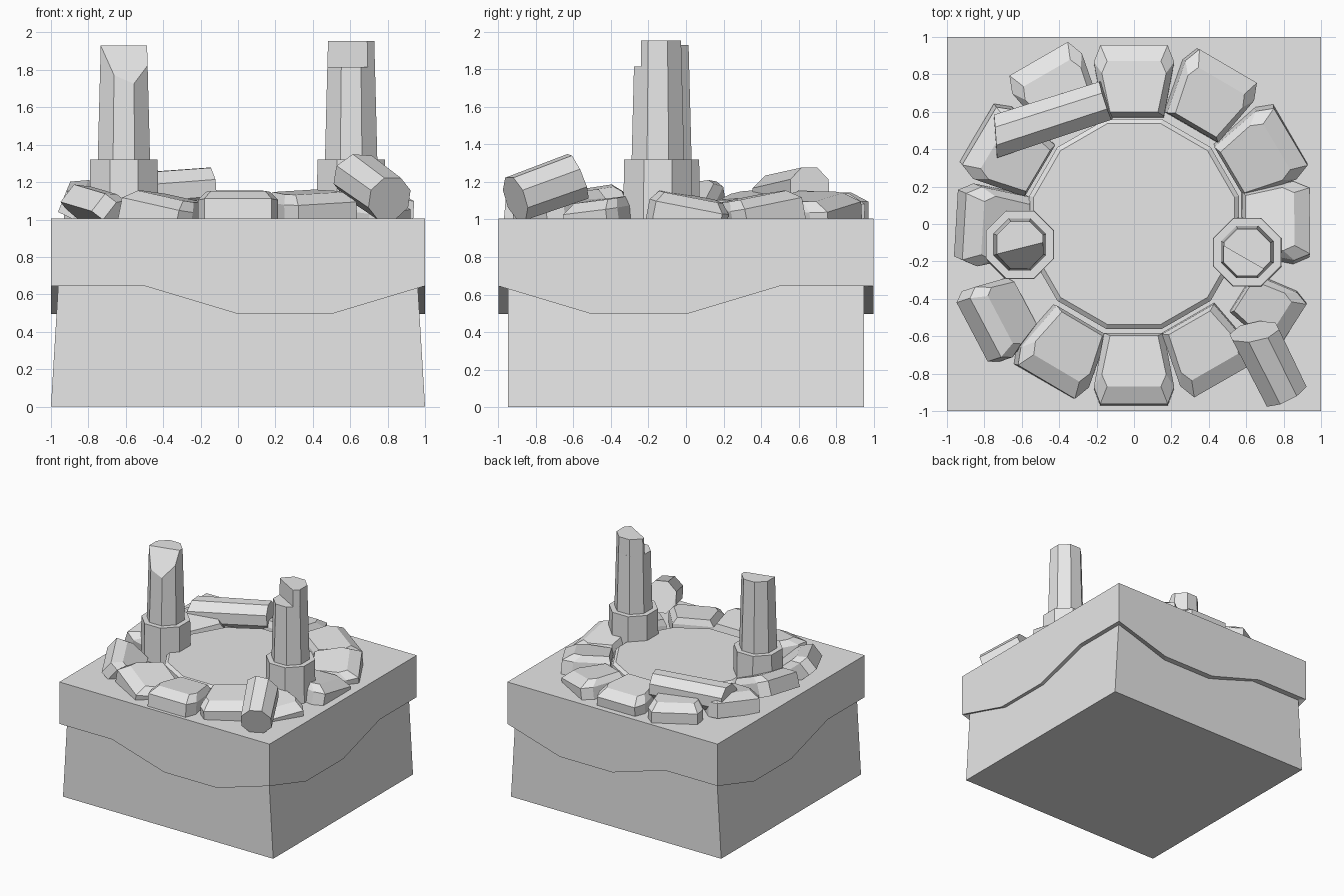
import bpy
import bmesh
from math import radians, sin, cos, pi
from mathutils import Matrix, Vector

if "Cube" in bpy.data.objects:
    bpy.data.objects.remove(bpy.data.objects["Cube"], do_unlink=True)

stone = bpy.data.materials.new("pale_grey_stone")
stone.use_nodes = True
GREY = (0.8, 0.8, 0.8, 1)
stone.diffuse_color = GREY
stone.node_tree.nodes["Principled BSDF"].inputs["Base Color"].default_value = GREY

TOP = 1.005


def finish(name, bm, matrix=Matrix()):
    bmesh.ops.recalc_face_normals(bm, faces=bm.faces)
    mesh = bpy.data.meshes.new(name)
    bm.to_mesh(mesh)
    bm.free()
    mesh.materials.append(stone)
    obj = bpy.data.objects.new(name, mesh)
    obj.matrix_world = matrix
    bpy.context.collection.objects.link(obj)
    return obj


def loft(rings):
    """Closed solid through rings of equal point count."""
    bm = bmesh.new()
    loops = [[bm.verts.new(p) for p in ring] for ring in rings]
    n = len(loops[0])
    for a, b in zip(loops, loops[1:]):
        for i in range(n):
            j = (i + 1) % n
            bm.faces.new((a[i], a[j], b[j], b[i]))
    bm.faces.new(loops[0])
    bm.faces.new(loops[-1])
    return bm


def polygon(n, r, z, turn=0.5):
    return [(r * cos(2 * pi * (i + turn) / n), r * sin(2 * pi * (i + turn) / n), z)
            for i in range(n)]


def slice_off(bm, point, normal):
    """Remove the side the normal points to and cap the cut."""
    cut = bmesh.ops.bisect_plane(bm, geom=bm.verts[:] + bm.edges[:] + bm.faces[:],
                                 plane_co=point, plane_no=normal, clear_outer=True)
    edges = [e for e in cut["geom_cut"] if isinstance(e, bmesh.types.BMEdge)]
    bmesh.ops.contextual_create(bm, geom=edges)


def rect(x, y, z):
    return [(-x, -y, z), (x, -y, z), (x, y, z), (-x, y, z)]


# Tapered soil block
finish("lower_block", loft([rect(1, 0.95, 0), rect(0.955, 0.95, 0.75)]))

# Overhanging cap with a wavy lower edge
H, L = 0.645, 0.495
steps = (-1, -0.5, 0, 0.5)
front, right = (H, H, L, L), (H, L, L, H)
back, left = (H, H, L, L), (H, H, L, L)
lip = [(s, -1, z) for s, z in zip(steps, front)]
lip += [(1, s, z) for s, z in zip(steps, right)]
lip += [(-s, 1, z) for s, z in zip(steps, (H, L, L, H))]
lip += [(-1, -s, z) for s, z in zip(steps, (H, L, L, H))]
bm = loft([[(x * 0.93, y * 0.93, z) for x, y, z in lip], lip,
           [(x, y, TOP) for x, y, z in lip]])
finish("upper_cap", bm)

# Paved disc
finish("centre_disc", loft([polygon(12, 0.58, 1.0), polygon(12, 0.58, 1.085),
                            polygon(12, 0.555, 1.105)]))

# Ring stones: angle, radius, lift, roll, pitch, length scale, width scale
OUTLINE = [(-0.19, -0.16), (0.1, -0.215), (0.19, -0.18),
           (0.19, 0.18), (0.1, 0.215), (-0.19, 0.16)]
STONES = [
    ("back", 90, 0.76, 0, 0, -4, 1, 1),
    ("back_left", 60, 0.79, -0.02, 9, -2, 1, 1),
    ("left_back", 30, 0.775, -0.02, 10, 4, 1, 1),
    ("left", 0, 0.755, -0.02, -11, -3, 0.95, 1),
    ("left_front", -32, 0.84, -0.04, 6, -5, 0.85, 0.75),
    ("front_left", -60, 0.77, 0, 3, -3, 1, 1),
    ("front", -90, 0.78, 0, 0, 5, 1, 1),
    ("front_right", -120, 0.78, -0.02, -11, 3, 1, 1),
    ("right_front", -146, 0.91, 0, -10, 38, 0.75, 1),
    ("right", 180, 0.77, 0.02, -9, 22, 0.97, 1),
    ("right_back", 150, 0.78, 0, -4, 10, 1, 1),
    ("back_right", 120, 0.83, 0, 0, 0, 1, 1),
]
for name, angle, radius, lift, roll, pitch, length, width in STONES:
    flat = [(u * length, v * width) for u, v in OUTLINE]
    top = [(u * 0.72 - 0.035, v * 0.8) for u, v in flat]
    bm = loft([[(u, v, -0.03) for u, v in flat], [(u, v, 0.09) for u, v in flat],
               [(u, v, 0.14) for u, v in top]])
    a = radians(angle)
    place = (Matrix.Translation((radius * cos(a), radius * sin(a), TOP + lift))
             @ Matrix.Rotation(a, 4, "Z")
             @ Matrix.Rotation(radians(-pitch), 4, "Y")
             @ Matrix.Rotation(radians(roll), 4, "X"))
    finish("ring_stone_" + name, bm, place)

# Broken standing columns on octagonal plinths
for side, x, y in (("right", -0.61, -0.11), ("left", 0.605, -0.15)):
    spot = Matrix.Translation((x, y, 0))
    finish("plinth_" + side, loft([polygon(8, 0.2, TOP - 0.01), polygon(8, 0.195, 1.32)]), spot)

shaft = loft([polygon(8, 0.152, 1.3), polygon(8, 0.134, 1.93)])
slice_off(shaft, Vector((0, -0.02, 1.93)), Vector((0.25, -1, 0.6)))
finish("column_right", shaft, Matrix.Translation((-0.61, -0.11, 0)))

spot = Matrix.Translation((0.605, -0.15, 0))
finish("column_left", loft([polygon(8, 0.152, 1.3), polygon(8, 0.138, 1.815)]), spot)
shard = loft([polygon(8, 0.138, 1.8), polygon(8, 0.134, 1.955)])
slice_off(shard, Vector((0, -0.04, 1.9)), Vector((-0.5, -0.87, 0)))
finish("column_left_shard", shard, spot)

# Fallen column pieces: start, end, radius
for name, start, end, r in (
        ("fallen_piece_back", (-0.77, 0.46, 1.12), (-0.15, 0.66, 1.17), 0.122),
        ("fallen_piece_front", (0.63, -0.55, 1.24), (0.81, -0.91, 1.11), 0.135)):
    a, b = Vector(start), Vector(end)
    axis = b - a
    bm = loft([polygon(8, r, 0), polygon(8, r * 0.95, axis.length)])
    slice_off(bm, Vector((0, 0, 0.03)), Vector((0.25, 0.1, -1)))
    finish(name, bm, Matrix.Translation(a) @ axis.to_track_quat("Z", "Y").to_matrix().to_4x4())
